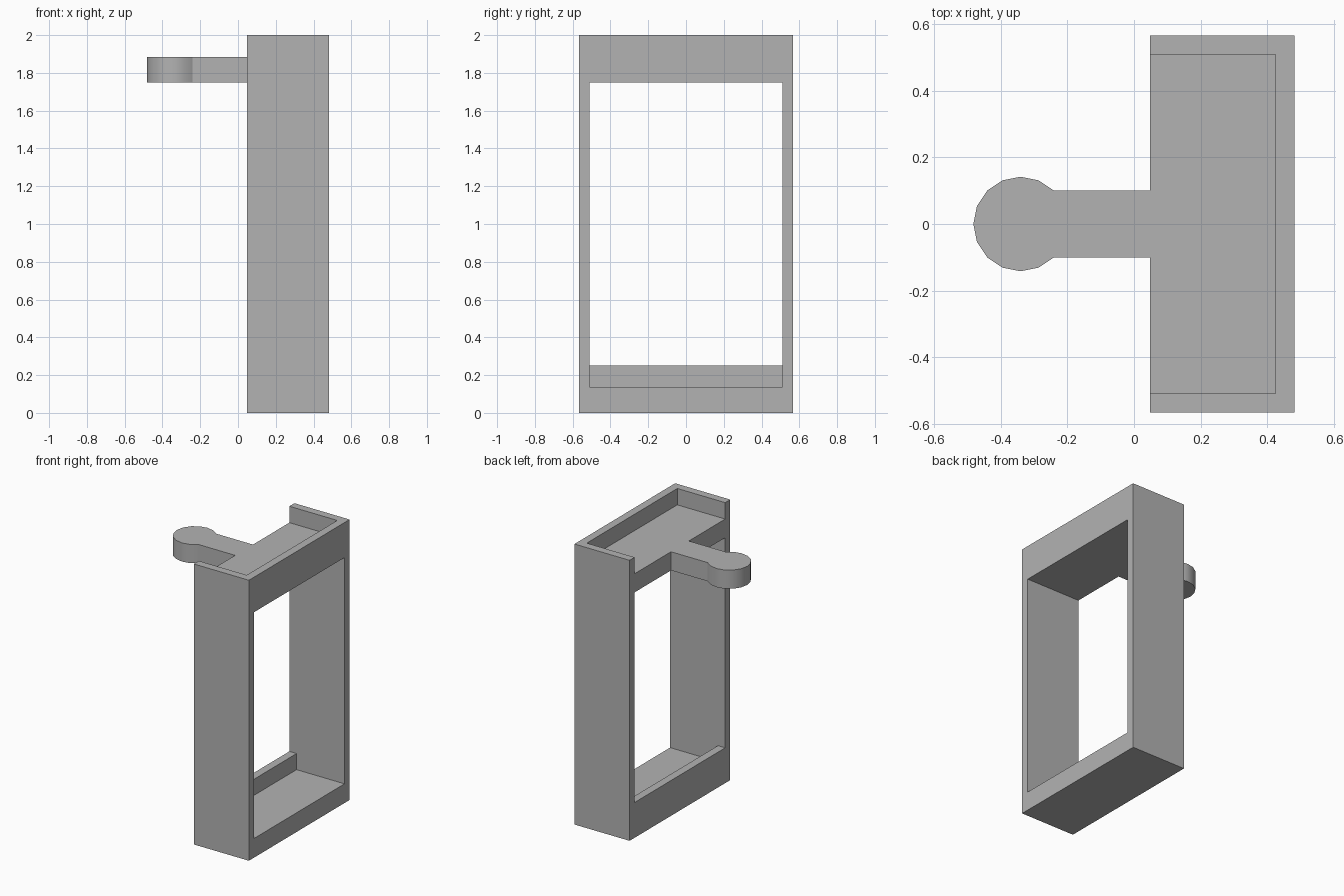
import bpy, bmesh
from math import cos, sin, radians

cube = bpy.data.objects.get("Cube")
if cube:
    bpy.data.objects.remove(cube)

grey = bpy.data.materials.new("plain_grey")
grey.use_nodes = True
grey.diffuse_color = (0.45, 0.45, 0.45, 1)
grey.node_tree.nodes["Principled BSDF"].inputs["Base Color"].default_value = (0.45, 0.45, 0.45, 1)


def prism(name, outline, z0, z1):
    """Extrude a plan outline upward from z0 to z1."""
    bm = bmesh.new()
    base = bm.faces.new([bm.verts.new((x, y, z0)) for x, y in outline])
    top = bmesh.ops.extrude_face_region(bm, geom=[base])["geom"]
    bmesh.ops.translate(bm, vec=(0, 0, z1 - z0),
                        verts=[v for v in top if isinstance(v, bmesh.types.BMVert)])
    bmesh.ops.recalc_face_normals(bm, faces=bm.faces)
    mesh = bpy.data.meshes.new(name)
    bm.to_mesh(mesh)
    bm.free()
    mesh.materials.append(grey)
    obj = bpy.data.objects.new(name, mesh)
    bpy.context.collection.objects.link(obj)
    return obj


def box(name, x0, x1, half_y, z0, z1):
    return prism(name, [(x0, -half_y), (x1, -half_y), (x1, half_y), (x0, half_y)], z0, z1)


def combine(target, tool, operation):
    """Apply a boolean and discard the tool."""
    tool.hide_render = True
    mod = target.modifiers.new("boolean", "BOOLEAN")
    mod.operation, mod.object, mod.solver = operation, tool, "EXACT"
    bpy.context.view_layer.objects.active = target
    bpy.ops.object.modifier_apply(modifier=mod.name)
    bpy.data.objects.remove(tool)


BACK, FRONT, WALL = 0.048, 0.483, 0.057
INNER = 0.567 - WALL
FLOOR, LIP, SHELF, SHELF_TOP = 0.137, 0.252, 1.75, 1.883

# Upright frame with a through opening, a bottom lip and a top tray
frame = box("frame_with_pull_tab", BACK, FRONT, INNER + WALL, 0, 2)
combine(frame, box("opening", BACK - 0.2, FRONT + 0.2, INNER, LIP, SHELF), "DIFFERENCE")
combine(frame, box("floor_recess", BACK + WALL, FRONT + 0.2, INNER, FLOOR, LIP + 0.2), "DIFFERENCE")
combine(frame, box("top_tray", BACK - 0.2, FRONT - WALL, INNER, SHELF_TOP, 2.2), "DIFFERENCE")

# Tab with a round knob, growing out of the top shelf
RADIUS, CENTRE = 0.142, -0.341
knob = [(CENTRE + RADIUS * cos(radians(a / 2)), RADIUS * sin(radians(a / 2)))
        for a in range(90, 631, 45)]
arm_end = [(BACK + 0.15, knob[-1][1]), (BACK + 0.15, knob[0][1])]
combine(frame, prism("pull_tab", knob + arm_end, SHELF, SHELF_TOP), "UNION")

# Smooth the round knob, keep every corner sharp
bpy.ops.object.select_all(action="DESELECT")
frame.select_set(True)
bpy.context.view_layer.objects.active = frame
bpy.ops.object.shade_smooth_by_angle(angle=radians(30))
